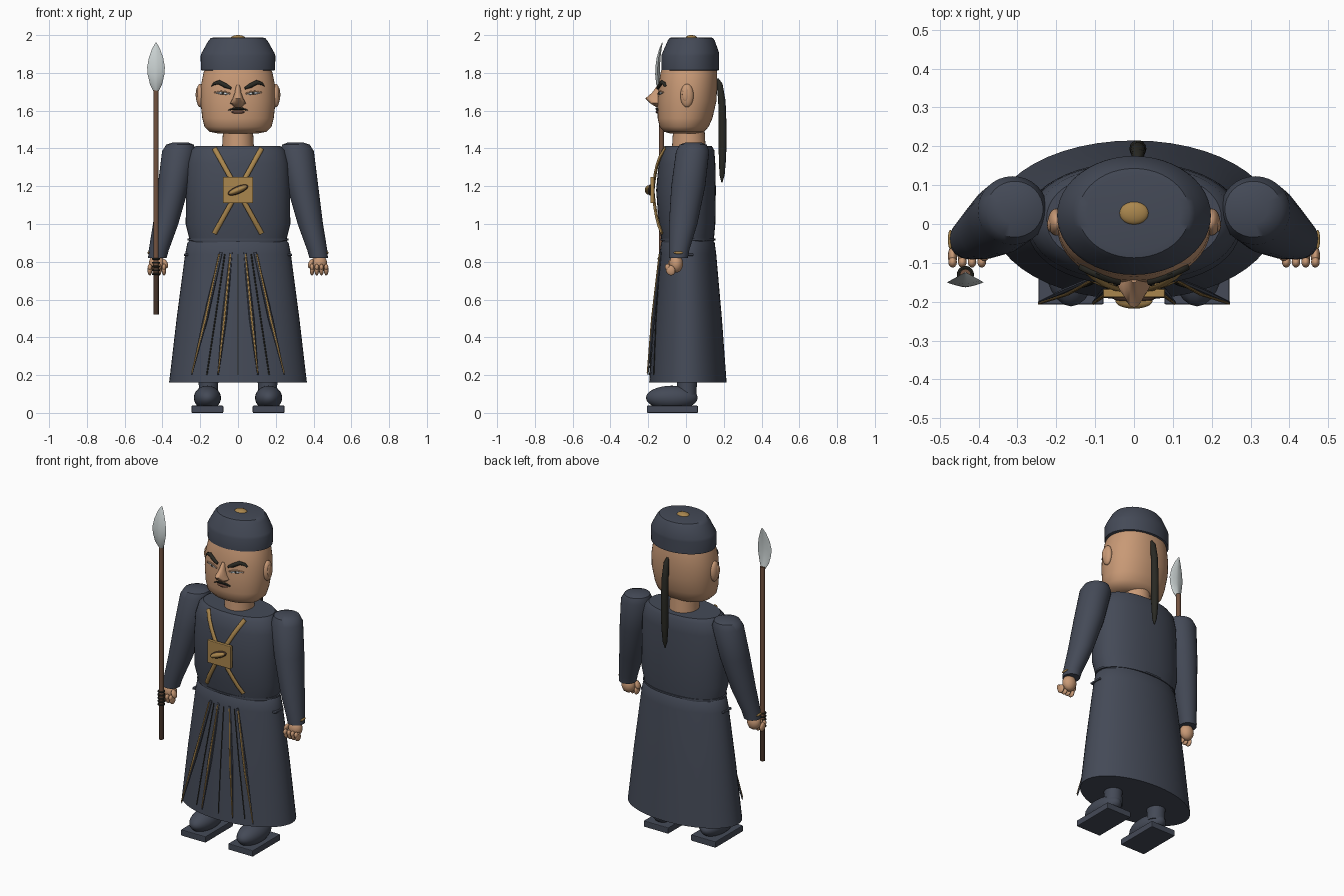
import bpy, bmesh, math
from mathutils import Vector
from mathutils.bvhtree import BVHTree

if "Cube" in bpy.data.objects:
    bpy.data.objects.remove(bpy.data.objects["Cube"])


def mat(name, r, g, b):
    m = bpy.data.materials.new(name)
    m.diffuse_color = (r, g, b, 1)
    m.use_nodes = True
    m.node_tree.nodes["Principled BSDF"].inputs["Base Color"].default_value = m.diffuse_color
    return m


ROBE = mat("slate_cloth", .058, .068, .095)
SKIN = mat("skin", .58, .32, .18)
GOLD = mat("old_gold", .40, .24, .075)
WOOD = mat("wood", .17, .085, .05)
DARKWOOD = mat("dark_wood", .06, .033, .022)
STEEL = mat("steel", .58, .63, .63)
HAIR = mat("black_hair", .022, .022, .017)
EYE = mat("eye_white", .62, .68, .72)
LIP = mat("lip", .13, .06, .04)


def smooth(ob, angle=40):
    bpy.ops.object.select_all(action='DESELECT')
    ob.select_set(True)
    bpy.context.view_layer.objects.active = ob
    bpy.ops.object.shade_smooth_by_angle(angle=math.radians(angle))
    return ob


def sweep(name, rows, m, level=False, n=32, power=2.0):
    """Skin rings (x, y, z, rx, ry); level rings stay horizontal."""
    bm = bmesh.new()
    rings = []
    pts = [Vector(r[:3]) for r in rows]
    for i, (p, r) in enumerate(zip(pts, rows)):
        side, depth = Vector((1, 0, 0)), Vector((0, 1, 0))
        if not level:
            t = (pts[min(i + 1, len(pts) - 1)] - pts[max(i - 1, 0)]).normalized()
            side = depth.cross(t).normalized()
            depth = t.cross(side)
        ring = []
        for k in range(n):
            a = 2 * math.pi * k / n
            c, s = math.cos(a), math.sin(a)
            c = math.copysign(abs(c) ** (2 / power), c)
            s = math.copysign(abs(s) ** (2 / power), s)
            ring.append(bm.verts.new(p + side * c * r[3] + depth * s * r[4]))
        rings.append(ring)
    for a, b in zip(rings, rings[1:]):
        for k in range(n):
            j = (k + 1) % n
            bm.faces.new((a[k], a[j], b[j], b[k]))
    bm.faces.new(rings[0])
    bm.faces.new(rings[-1])
    bmesh.ops.recalc_face_normals(bm, faces=bm.faces)
    me = bpy.data.meshes.new(name)
    bm.to_mesh(me)
    bm.free()
    me.materials.append(m)
    ob = bpy.data.objects.new(name, me)
    bpy.context.collection.objects.link(ob)
    return smooth(ob)


def ball(name, loc, radii, m, rot=(0, 0, 0)):
    bpy.ops.mesh.primitive_uv_sphere_add(segments=24, ring_count=14, location=loc, rotation=rot)
    ob = bpy.context.object
    ob.name, ob.scale = name, radii
    ob.data.materials.append(m)
    return smooth(ob, 60)


def box(name, loc, size, m, bevel=.004):
    bpy.ops.mesh.primitive_cube_add(size=1, location=loc)
    ob = bpy.context.object
    ob.name, ob.scale = name, size
    bpy.ops.object.transform_apply(location=False, rotation=False, scale=True)
    ob.data.materials.append(m)
    b = ob.modifiers.new("soft_edge", 'BEVEL')
    b.width, b.segments = bevel, 2
    return ob


def front_of(ob):
    """Return a function giving the front surface y of an object at x, z."""
    tree = BVHTree.FromPolygons([v.co for v in ob.data.vertices],
                                [p.vertices for p in ob.data.polygons])

    def find(x, z):
        hit = tree.ray_cast(Vector((x, -2, z)), Vector((0, 1, 0)))[0]
        return hit.y if hit else -.1
    return find


# Robe: skirt, waist and torso
skirt = sweep("skirt", [(0, .01, .16, .365, .205), (0, .01, .20, .36, .202), (0, .01, .5, .325, .18),
                        (0, .01, .84, .28, .15), (0, .01, .90, .268, .142), (0, .01, .915, .255, .132)],
              ROBE, True, 48)
torso = sweep("torso", [(0, .01, .89, .25, .135), (0, .005, 1.0, .277, .15), (0, .0, 1.18, .275, .158),
                        (0, .005, 1.32, .27, .15), (0, .01, 1.39, .25, .14), (0, .012, 1.412, .225, .125)],
              ROBE, True, 48, 2.2)
sweep("waist_seam", [(0, .01, z, .268, .145) for z in (.912, .922)], ROBE, True, 48)
torso_y, skirt_y = front_of(torso), front_of(skirt)

# Pleats and gold trim running down the skirt front
for s in (-1, 1):
    for x0, x1 in ((.04, .105), (.10, .245)):
        sweep("pleat_fold", [(s * x0 * .9, -.135, .85, .008, .006), (s * (x0 + x1) / 2, -.172, .5, .014, .008),
                             (s * x1, -.202, .2, .003, .003)], ROBE, n=8)
        sweep("gold_trim", [(s * x0, -.141, .84, .004, .004), (s * (x0 + x1) / 2, -.181, .5, .006, .004),
                            (s * x1, -.205, .21, .003, .003)], GOLD, n=8)
    sweep("dark_pleat", [(s * x, skirt_y(s * x, z) - .001, z, .0035, .003)
                         for x, z in ((.07, .84), (.12, .5), (.165, .2))], HAIR, n=6)
    box("hip_tab", (s * .272, 0, .837), (.03, .08, .012), ROBE)
sweep("centre_pleat", [(0, skirt_y(0, z) - .001, z, .003, .003) for z in (.84, .5, .2)], HAIR, n=6)

# Chest straps, plate and emblem
for s in (-1, 1):
    strap = [(s * (.125 - .25 * t), 1.40 - .45 * t) for t in [i / 10 for i in range(11)]]
    sweep("chest_strap", [(x, torso_y(x, z) - .005 - .012 * math.sin(math.pi * (1.4 - z) / .45), z, .013, .008)
                          for x, z in strap], GOLD, n=10)
box("chest_plate", (0, -.178, 1.18), (.16, .022, .14), GOLD)
ball("emblem_rim", (0, -.19, 1.18), (.058, .014, .02), DARKWOOD, (0, -.4, 0))
ball("emblem", (0, -.198, 1.18), (.052, .02, .015), GOLD, (0, -.4, 0))

# Sleeves, hands, legs and shoes on both sides
for s in (-1, 1):
    sweep("sleeve", [(s * x, y, z, rx, ry) for x, y, z, rx, ry in (
        (.305, .04, 1.432, .04, .04), (.307, .038, 1.42, .073, .072), (.312, .035, 1.385, .09, .088),
        (.342, .012, 1.2, .083, .09), (.383, -.015, 1.0, .067, .075), (.42, -.037, .86, .053, .054),
        (.427, -.04, .82, .049, .05))], ROBE, True)
    ball("cuff_button", (s * .473, -.04, .848), (.006, .025, .007), GOLD)
    ball("palm", (s * .43, -.052, .79), (.042, .036, .048), SKIN)
    for i in range(4):
        x = s * (.392 + .025 * i)
        ball("finger", (x, -.082, .755), (.012, .024, .028), SKIN, (.5, 0, 0))
        ball("fingertip", (x, -.098, .772), (.011, .014, .017), SKIN)
    ball("thumb", (s * .385, -.075, .79), (.013, .02, .026), SKIN, (0, s * .4, 0))
    sweep("leg", [(s * .157, .005, .08, .055, .05), (s * .157, .005, .14, .05, .052),
                  (s * .157, .005, .22, .06, .06)], ROBE, True)
    ball("shoe", (s * .162, -.075, .08), (.072, .137, .064), ROBE)
    box("sole", (s * .162, -.072, .019), (.168, .27, .038), ROBE)

# Head, neck and ears
sweep("neck", [(0, .015, 1.39, .085, .09), (0, .015, 1.52, .078, .082)], SKIN, True)
head = sweep("head", [(0, -.01, 1.478, .10, .07), (0, -.01, 1.488, .15, .105), (0, -.01, 1.515, .178, .13),
                      (0, -.005, 1.56, .189, .145), (0, .005, 1.65, .199, .156), (0, .01, 1.73, .197, .155),
                      (0, .015, 1.80, .183, .15), (0, .02, 1.86, .16, .135)], SKIN, True, 48, 2.15)
face = front_of(head)
for s in (-1, 1):
    ball("ear", (s * .2, .005, 1.68), (.022, .035, .062), SKIN)
    ball("inner_ear", (s * .216, -.002, 1.685), (.008, .018, .036), SKIN)

# Face
sweep("nose", [(0, -.135, 1.735, .01, .016), (0, -.15, 1.695, .017, .03), (0, -.155, 1.665, .028, .06),
               (0, -.15, 1.64, .042, .042), (0, -.14, 1.618, .02, .016)], SKIN, True, 20)
for s in (-1, 1):
    sweep("eyebrow", [(s * x, face(s * x, z) - .004, z, r, .01) for x, z, r in (
        (.036, 1.718, .006), (.065, 1.732, .012), (.10, 1.75, .012), (.125, 1.744, .008), (.14, 1.73, .002))],
        HAIR, n=10)
    sweep("eye", [(s * x, face(s * x, 1.692) - .001, z, r, .005) for x, z, r in (
        (.045, 1.686, .001), (.065, 1.69, .006), (.09, 1.693, .007), (.12, 1.694, .001))], EYE, n=10)
    sweep("eyelid", [(s * x, face(s * x, z) - .002, z, .004, .005) for x, z in (
        (.042, 1.69), (.065, 1.699), (.09, 1.702), (.125, 1.696))], SKIN, n=8)
    ball("pupil", (s * .08, face(.08, 1.692) - .004, 1.692), (.007, .004, .006), HAIR)
    sweep("moustache", [(s * x, face(s * x, z) - .005, z, r, .007) for x, z, r in (
        (0, 1.61, .006), (.025, 1.61, .006), (.052, 1.602, .002))], HAIR, n=8)
ball("lower_lip", (0, face(0, 1.593) - .001, 1.593), (.035, .009, .009), LIP)

# Hat with knob, and the hanging braid
sweep("hat", [(0, .022, 1.812, .188, .145), (0, .022, 1.815, .196, .152), (0, .022, 1.89, .198, .153),
              (0, .025, 1.905, .193, .15), (0, .028, 1.97, .157, .125), (0, .028, 1.985, .143, .115),
              (0, .028, 1.988, .12, .1)], ROBE, True, 48)
ball("hat_knob", (0, .028, 1.985), (.038, .03, .015), GOLD)
sweep("braid", [(.01, y, z, r, r) for y, z, r in (
    (.165, 1.77, .006), (.178, 1.74, .016), (.19, 1.65, .02), (.194, 1.5, .022), (.193, 1.35, .02),
    (.191, 1.26, .014), (.19, 1.22, .003))], HAIR, n=14)

# Spear: shaft, grip wraps and blade
SX, SY = -.434, -.13
sweep("shaft", [(SX, SY, z, .014, .014) for z in (.76, 1.72)], WOOD, True, 16)
sweep("shaft_butt", [(SX, SY, z, .0145, .0145) for z in (.52, .77)], DARKWOOD, True, 16)
for i in range(5):
    bpy.ops.mesh.primitive_torus_add(major_radius=.017, minor_radius=.005, major_segments=20,
                                     minor_segments=8, location=(SX, SY, .735 + i * .02))
    ring = bpy.context.object
    ring.name = "grip_wrap"
    ring.data.materials.append(HAIR)
    smooth(ring)
sweep("spear_blade", [(SX, y, z, w, d) for y, z, w, d in (
    (-.132, 1.70, .012, .01), (-.145, 1.74, .032, .013), (-.15, 1.79, .044, .013), (-.15, 1.83, .047, .012),
    (-.145, 1.88, .038, .01), (-.135, 1.93, .02, .006), (-.125, 1.96, .002, .002))], STEEL, True, 16, 1.3)
